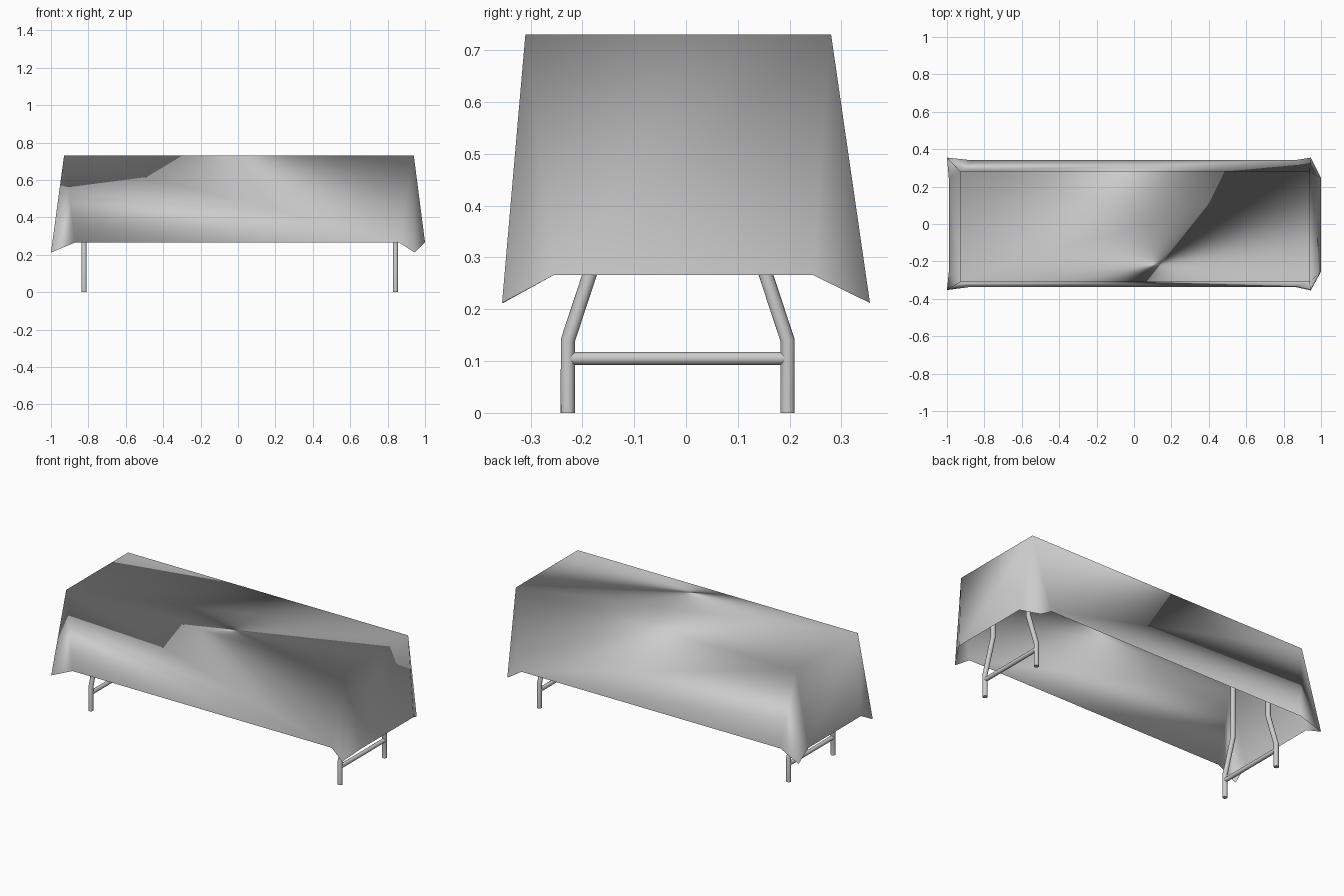
import bpy, bmesh

if "Cube" in bpy.data.objects:
    bpy.data.objects.remove(bpy.data.objects["Cube"])

def tube(name, points, radius):
    # Round steel tube along a path
    cu = bpy.data.curves.new(name, 'CURVE')
    cu.dimensions = '3D'
    cu.bevel_depth = radius
    cu.bevel_resolution = 6
    cu.use_fill_caps = True
    sp = cu.splines.new('POLY')
    sp.points.add(len(points) - 1)
    for p, co in zip(sp.points, points):
        p.co = (*co, 1)
    ob = bpy.data.objects.new(name, cu)
    bpy.context.collection.objects.link(ob)
    bpy.ops.object.select_all(action='DESELECT')
    ob.select_set(True)
    bpy.context.view_layer.objects.active = ob
    bpy.ops.object.convert(target='MESH')
    bpy.ops.object.shade_smooth_by_angle(angle=0.9)

# Tablecloth: flat top, four hanging sides, drooping corner points
TOP, HEM, TIP = 0.73, 0.266, 0.212
bm = bmesh.new()
V = lambda *co: bm.verts.new(co)

def tri(sign, *vs):
    # Single-sheet facet; sign picks which way it is wound
    bm.faces.new(vs if sign > 0 else vs[::-1]).smooth = True

top = [V(-0.93, -0.31, TOP), V(0.94, -0.31, TOP), V(0.94, 0.28, TOP), V(-0.93, 0.28, TOP)]
tips = [V(-1, -0.353, TIP), V(0.945, -0.355, TIP), V(0.945, 0.355, TIP), V(-1, 0.355, TIP)]
hems = [  # start and end of the straight hem on each side
    (V(-0.87, -0.336, HEM), V(0.86, -0.336, HEM)),
    (V(1, -0.255, HEM), V(1, 0.245, HEM)),
    (V(0.86, 0.341, HEM), V(-0.87, 0.341, HEM)),
    (V(-0.99, 0.245, HEM), V(-0.99, -0.255, HEM))]
tri(1, top[0], top[1], top[2])
tri(-1, top[0], top[2], top[3])
winding = [(1, -1), (-1, -1), (-1, 1), (-1, -1)]
for i in range(4):
    j = (i + 1) % 4
    a, b = hems[i]
    s, t = winding[i]
    if i == 0:
        tri(s, top[i], a, b)
        tri(t, top[i], b, top[j])
    else:
        tri(s, top[i], a, top[j])
        tri(t, a, b, top[j])
    tri(-1, top[i], tips[i], a)
    tri(-1, top[j], b, tips[j])
me = bpy.data.meshes.new("tablecloth")
bm.to_mesh(me)
bm.free()
bpy.context.collection.objects.link(bpy.data.objects.new("tablecloth", me))

# Folding leg frames: two bent legs and a crossbar at each end
YC = -0.016
for end, x in (("left", -0.823), ("right", 0.842)):
    for side, s in (("front", -1), ("back", 1)):
        path = [(0.212, 0), (0.212, 0.14), (0.146, 0.34), (0.146, 0.725)]
        tube(f"{end}_{side}_leg", [(x, YC + s * y, z) for y, z in path], 0.0138)
    tube(f"{end}_crossbar", [(x, YC - 0.21, 0.105), (x, YC + 0.21, 0.105)], 0.0125)
